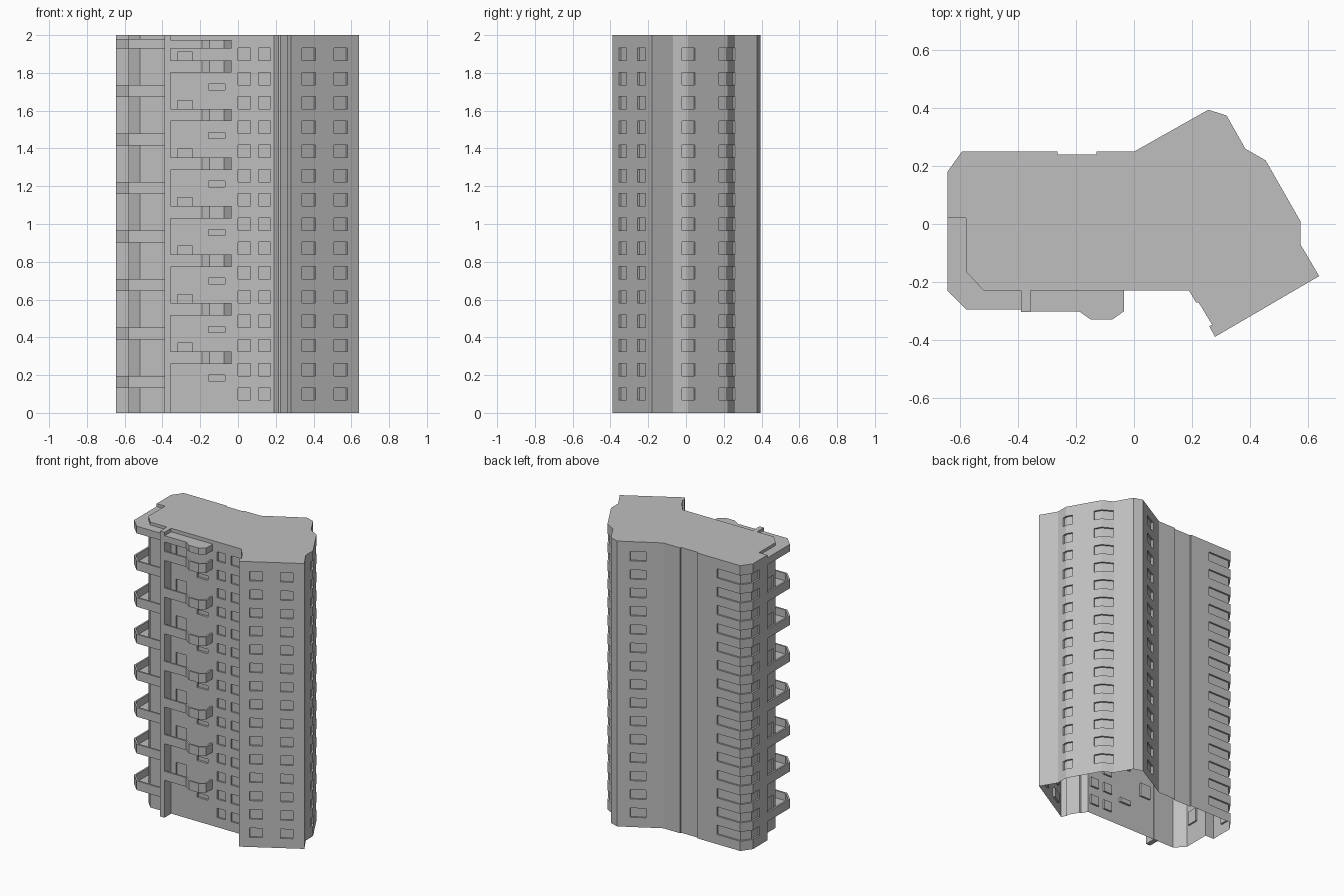
import bpy, bmesh
from mathutils import Vector

if "Cube" in bpy.data.objects:
    bpy.data.objects.remove(bpy.data.objects["Cube"])

FLOOR, FLOORS, HEIGHT = 0.1284, 15, 2.0

grey = bpy.data.materials.new("concrete grey")
grey.use_nodes = True
grey.diffuse_color = (0.52, 0.52, 0.52, 1)
grey.node_tree.nodes["Principled BSDF"].inputs["Base Color"].default_value = grey.diffuse_color


def prism(bm, outline, z0, z1):
    """Extrude a closed outline between two heights."""
    low = [bm.verts.new((x, y, z0)) for x, y in outline]
    high = [bm.verts.new((x, y, z1)) for x, y in outline]
    bm.faces.new(low[::-1])
    bm.faces.new(high)
    for i in range(len(low)):
        j = (i + 1) % len(low)
        bm.faces.new((low[i], low[j], high[j], high[i]))


def offset(path, d):
    """Shift an open path to its right-hand side with mitred corners."""
    pts = [Vector(p) for p in path]
    dirs = [(b - a).normalized() for a, b in zip(pts, pts[1:])]
    norms = [Vector((v.y, -v.x)) for v in dirs]
    out = []
    for i, p in enumerate(pts):
        a, b = norms[max(i - 1, 0)], norms[min(i, len(norms) - 1)]
        out.append(p + (a + b) * d / (1 + a.dot(b)))
    return out


def ribbon(bm, path, outward, inward, z0, z1):
    """Strip of wall that follows a path running with its outside on the right."""
    prism(bm, offset(path, -inward)[::-1] + offset(path, outward), z0, z1)


def finish(name, bm):
    bmesh.ops.recalc_face_normals(bm, faces=bm.faces[:])
    mesh = bpy.data.meshes.new(name)
    bm.to_mesh(mesh)
    bm.free()
    mesh.materials.append(grey)
    obj = bpy.data.objects.new(name, mesh)
    bpy.context.collection.objects.link(obj)
    return obj


def along(a, b, s, t):
    a, b = Vector(a), Vector(b)
    return [a.lerp(b, s), a.lerp(b, t)]


# Tower plan, counter-clockwise
wing_front, wing_right = (0.28, -0.39), (0.64, -0.18)
back_peak, back_bend = (0.257, 0.395), (0.0, 0.25)
plan = [
    (-0.52, -0.23), (0.19, -0.23), (0.215, -0.272), (0.224, -0.272),
    (0.27, -0.348), (0.26, -0.353), wing_front, wing_right,
    (0.575, -0.07), (0.575, 0.01), (0.455, 0.22), (0.385, 0.26),
    (0.32, 0.375), back_peak, back_bend, (-0.13, 0.25), (-0.13, 0.24),
    (-0.265, 0.24), (-0.265, 0.25), (-0.595, 0.25), (-0.645, 0.18),
    (-0.645, 0.02), (-0.58, 0.02), (-0.58, -0.165),
]
bm = bmesh.new()
prism(bm, plan, 0, HEIGHT)
tower = finish("tower", bm)

# Window strips repeated on every floor, some wrapping around corners
windows = [
    [(0.0, -0.23), (0.065, -0.23)],
    [(0.108, -0.23), (0.172, -0.23)],
    along(wing_front, wing_right, 0.165, 0.36),
    along(wing_front, wing_right, 0.635, 0.83),
    [(0.575, -0.02), (0.575, 0.01), (0.554, 0.047)],
    [(0.481, 0.175), (0.455, 0.22), (0.387, 0.259)],
    along(back_peak, back_bend, 0.28, 0.62),
    [(-0.415, 0.25), (-0.595, 0.25), (-0.645, 0.18), (-0.645, 0.105)],
]
bm = bmesh.new()
for floor in range(FLOORS):
    for path in windows:
        z = 0.068 + floor * FLOOR
        ribbon(bm, path, 0.01, 0.012, z, z + 0.065)

# Vents and balcony doors on every second floor
for k in range(7):
    z = 2 * FLOOR * k
    ribbon(bm, [(-0.155, -0.23), (-0.07, -0.23)], 0.01, 0.015, z + 0.169, z + 0.2)
    ribbon(bm, [(-0.32, -0.23), (-0.24, -0.23)], 0.01, 0.012, z + 0.275, z + 0.37)
    ribbon(bm, [(-0.58, -0.065), (-0.58, -0.14)], 0.01, 0.012, z + 0.145, z + 0.24)
cutter = finish("window_cutter", bm)
cutter.hide_render = True

cut = tower.modifiers.new("windows", "BOOLEAN")
cut.operation, cut.solver, cut.object = "DIFFERENCE", "EXACT", cutter
graph = bpy.context.evaluated_depsgraph_get()
carved = bpy.data.meshes.new_from_object(tower.evaluated_get(graph))
tower.modifiers.clear()
tower.data = carved
bpy.data.objects.remove(cutter)

# The tower is an open shell underneath
bm = bmesh.new()
bm.from_mesh(carved)
base = [f for f in bm.faces if f.normal.z < -0.9 and f.calc_center_median().z < 0.001]
bmesh.ops.delete(bm, geom=base, context="FACES")
bm.to_mesh(carved)
bm.free()

# Upright fin between the two balcony stacks
bm = bmesh.new()
prism(bm, [(-0.39, -0.305), (-0.357, -0.305), (-0.357, -0.225), (-0.39, -0.225)], 0, HEIGHT)
finish("balcony_fin", bm)

# Balconies: a floor slab with a parapet around its free edge
corner_edge = [(-0.58, 0.02), (-0.645, 0.02), (-0.645, -0.23), (-0.58, -0.295), (-0.39, -0.295)]
corner_slab = corner_edge + [(-0.39, -0.23), (-0.52, -0.23), (-0.58, -0.165)]
front_edge = [(-0.357, -0.302), (-0.19, -0.302), (-0.15, -0.33), (-0.075, -0.33),
              (-0.035, -0.302), (-0.035, -0.23)]
front_slab = front_edge + [(-0.357, -0.23)]


def balcony(name, edge, slab, z):
    bm = bmesh.new()
    prism(bm, slab, z, z + 0.012)
    ribbon(bm, edge, 0, 0.012, z, z + 0.064)
    finish(name, bm)


for k in range(7):
    z = 2 * FLOOR * k
    balcony(f"corner_balcony_{k + 1}", corner_edge, corner_slab, z + 0.131)
    balcony(f"front_balcony_{k + 1}", front_edge, front_slab, z + 0.26)

# Canopies over the topmost balconies
for name, slab, top in (("corner_canopy", corner_slab, 1.98), ("front_canopy", front_slab, 1.975)):
    bm = bmesh.new()
    prism(bm, slab, 1.93, top)
    finish(name, bm)
